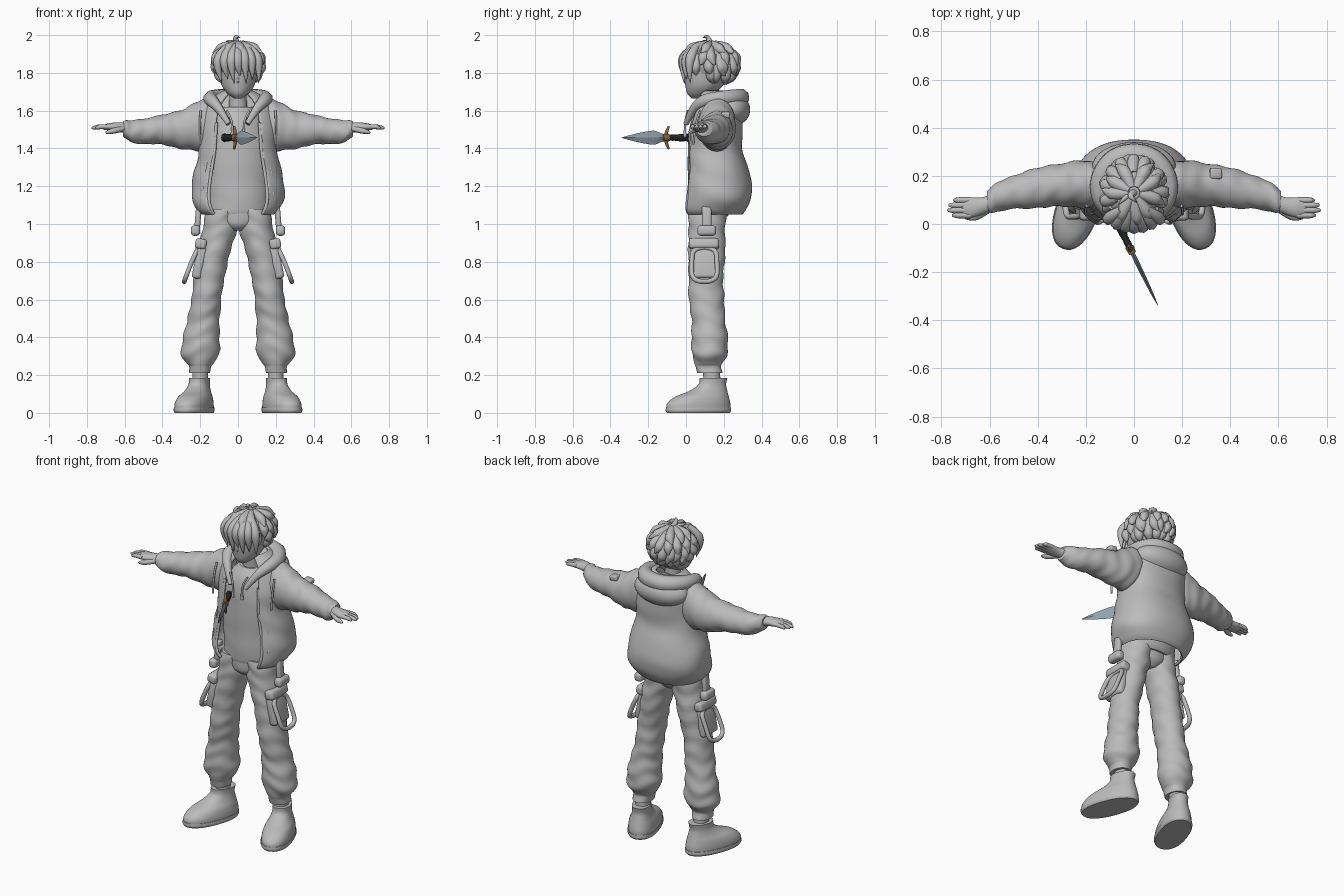
import bpy, bmesh, math, random
from mathutils import Vector

random.seed(4)
if "Cube" in bpy.data.objects:
    bpy.data.objects.remove(bpy.data.objects["Cube"])


def material(name, rgb):
    m = bpy.data.materials.new(name)
    m.use_nodes = True
    m.diffuse_color = (*rgb, 1)
    m.node_tree.nodes["Principled BSDF"].inputs["Base Color"].default_value = (*rgb, 1)
    return m


GREY = material("plain grey", (0.5, 0.5, 0.5))
STEEL = material("blue steel", (0.32, 0.39, 0.46))
BLACK = material("black grip", (0.02, 0.02, 0.025))
BRONZE = material("bronze", (0.28, 0.14, 0.05))
SIDES = (("left", 1), ("right", -1))


def link(name, data, mat):
    ob = bpy.data.objects.new(name, data)
    bpy.context.scene.collection.objects.link(ob)
    data.materials.append(mat)
    return ob


def finish(name, bm, mat, angle=50):
    bmesh.ops.recalc_face_normals(bm, faces=bm.faces)
    me = bpy.data.meshes.new(name)
    bm.to_mesh(me)
    bm.free()
    for p in me.polygons:
        p.use_smooth = True
    me.set_sharp_from_angle(angle=math.radians(angle))
    return link(name, me, mat)


def dense(rings, steps=6):
    """Smoothly interpolate a short list of cross-sections."""
    pts = [rings[0]] + list(rings) + [rings[-1]]
    out = []
    for a, b, c, d in zip(pts, pts[1:], pts[2:], pts[3:]):
        for i in range(steps):
            t = i / steps
            out.append([0.5 * (2 * q + (r - p) * t + (2 * p - 5 * q + 4 * r - s) * t * t
                               + (3 * q - p - 3 * r + s) * t ** 3) for p, q, r, s in zip(a, b, c, d)])
    return out + [list(rings[-1])]


def section(ring, t, axis="z", square=1.0):
    s, ca, cb, ra, rb = ring
    c, n = math.cos(t), math.sin(t)
    a = ca + ra * math.copysign(abs(c) ** square, c)
    b = cb + rb * math.copysign(abs(n) ** square, n)
    return Vector((a, b, s)) if axis == "z" else Vector((s, a, b))


def loft(name, rings, mat=GREY, axis="z", side=1, n=40, square=1.0, fold=0.0, freq=60, gap=None, angle=50):
    """Skin cross-sections along an axis; gap(k) opens the front by a half angle."""
    bm = bmesh.new()
    rows, full = [], dense(rings)
    for i, ring in enumerate(full):
        h = gap(i / (len(full) - 1)) if gap else 0
        row = []
        for j in range(n + 1 if gap else n):
            t = -math.pi / 2 + h + (math.tau - 2 * h) * j / n
            w = 1 + fold * math.sin(ring[0] * freq + 1.6 * math.sin(t + 1) + math.sin(3 * t + ring[0] * 11))
            w += fold * 0.5 * math.sin(ring[0] * freq * 0.45 + 2 * t)
            v = section([*ring[:3], ring[3] * w, ring[4] * w], t, axis, square)
            row.append(bm.verts.new((v.x * side, v.y, v.z)))
        rows.append(row)
    for a, b in zip(rows, rows[1:]):
        for j in range(n):
            k = (j + 1) % len(a)
            bm.faces.new((a[j], a[k], b[k], b[j]))
    if not gap:
        bm.faces.new(rows[0])
        bm.faces.new(rows[-1])
    return finish(name, bm, mat, angle)


def tube(name, pts, mat=GREY, side=1, closed=False):
    """Tapered round strand through points of x, y, z, radius."""
    cu = bpy.data.curves.new(name, "CURVE")
    cu.dimensions = "3D"
    cu.bevel_depth, cu.bevel_resolution, cu.resolution_u = 1, 2, 5
    cu.use_fill_caps = True
    sp = cu.splines.new("NURBS")
    sp.points.add(len(pts) - 1)
    for p, (x, y, z, r) in zip(sp.points, pts):
        p.co, p.radius = (x * side, y, z, 1), r
    sp.order_u, sp.use_endpoint_u, sp.use_cyclic_u = 3, not closed, closed
    return link(name, cu, mat)


def box(name, loc, size, mat=GREY, side=1, tilt=0.0, bevel=0.012):
    bm = bmesh.new()
    bmesh.ops.create_cube(bm, size=1)
    bmesh.ops.scale(bm, vec=size, verts=bm.verts)
    bmesh.ops.bevel(bm, geom=bm.edges[:], offset=bevel, segments=3, profile=0.5, affect="EDGES")
    ob = finish(name, bm, mat)
    ob.location = (loc[0] * side, loc[1], loc[2])
    ob.rotation_euler.y = tilt * side
    return ob


def ball(name, loc, radii, mat=GREY):
    bm = bmesh.new()
    bmesh.ops.create_uvsphere(bm, u_segments=32, v_segments=20, radius=1)
    bmesh.ops.scale(bm, vec=radii, verts=bm.verts)
    ob = finish(name, bm, mat)
    ob.location = loc
    return ob


# Head, neck and shirt
loft("head", [(1.665, 0, .055, .02, .025), (1.69, 0, .075, .055, .068), (1.73, 0, .095, .085, .098),
              (1.79, 0, .11, .1, .12), (1.86, 0, .12, .105, .125), (1.93, 0, .125, .07, .09)])
tube("nose", [(0, .0, 1.79, .004), (0, -.014, 1.755, .009), (0, .005, 1.745, .004)])
loft("neck", [(1.56, 0, .14, .06, .055), (1.64, 0, .13, .047, .047), (1.74, 0, .125, .047, .05)])
loft("shirt", [(1.04, 0, .12, .15, .1), (1.08, 0, .125, .165, .115), (1.2, 0, .13, .17, .12), (1.4, 0, .13, .17, .12),
               (1.54, 0, .14, .14, .115), (1.62, 0, .14, .075, .065)], fold=.008, freq=45)

# Jacket body, open at the front, with zip edges and welt pockets
JACKET = [(1.055, 0, .135, .185, .155), (1.08, 0, .14, .212, .172), (1.14, 0, .157, .238, .182),
          (1.25, 0, .165, .23, .172), (1.38, 0, .148, .202, .145), (1.5, 0, .152, .2, .14),
          (1.6, 0, .165, .185, .125), (1.66, 0, .165, .14, .1), (1.7, 0, .16, .075, .075)]


def opening(k):
    return math.radians(42 - 14 * k)


jacket = loft("jacket", JACKET, square=.88, fold=.012, freq=38, gap=opening, n=64)
shell = jacket.modifiers.new("cloth", "SOLIDIFY")
shell.thickness, shell.offset = .014, 0
fine = dense(JACKET)
for label, s in SIDES:
    edge = [section(r, -math.pi / 2 + opening(i / (len(fine) - 1)), "z", .88) for i, r in enumerate(fine)][:36:4]
    tube(label + "_zip", [(*p, .009) for p in edge], side=s)
    tube(label + "_welt_pocket", [(*(section(r, -math.pi / 2 + .85, "z", .88)), .008) for r in fine[13:23:3]], side=s)
    tube(label + "_drawstring", [(.06, .01, 1.6, .006), (.035, -.002, 1.56, .006), (.03, -.006, 1.5, .006),
                                 (.032, -.006, 1.46, .009)], side=s)

# Hood lying on the back, and its rim running down to the neckline
ball("hood_bag", (0, .235, 1.605), (.175, .105, .09))
half = [(.05, .0, 1.53, .014), (.09, .03, 1.6, .022), (.14, .09, 1.655, .035), (.15, .18, 1.665, .042),
        (.09, .27, 1.67, .048)]
tube("hood_rim", half + [(0, .295, 1.67, .048)] + [(-x, y, z, r) for x, y, z, r in reversed(half)])

# Sleeves and hands
for label, s in SIDES:
    loft(label + "_sleeve", [(.13, .16, 1.535, .09, .115), (.2, .165, 1.522, .098, .135), (.3, .163, 1.5, .09, .102),
                             (.4, .15, 1.5, .083, .08), (.5, .132, 1.49, .07, .066), (.56, .115, 1.49, .062, .06),
                             (.59, .1, 1.5, .055, .05), (.61, .095, 1.503, .042, .038)],
         axis="x", side=s, fold=.03, freq=75)
    tube(label + "_armhole_seam", [(.197, .075, 1.6, .006), (.205, .045, 1.53, .006), (.2, .04, 1.42, .006)], side=s)
    loft(label + "_palm", [(.58, .095, 1.51, .034, .028), (.63, .075, 1.512, .036, .026), (.68, .068, 1.514, .042, .02),
                           (.715, .068, 1.512, .036, .012)], axis="x", side=s, n=24)
    for i, name in enumerate(("index", "middle", "ring", "little")):
        y, reach = .036 + .021 * i, (.755, .775, .77, .75)[i]
        tube(f"{label}_{name}_finger", [(.68, y, 1.515, .013), (.73, y, 1.516, .0125), (reach - .012, y, 1.51, .011),
                                        (reach, y, 1.507, .005)], side=s)
    tube(label + "_thumb", [(.61, .06, 1.505, .017), (.65, .03, 1.495, .016), (.685, .025, 1.487, .012),
                            (.7, .026, 1.484, .006)], side=s)
box("sleeve_patch", (.34, .21, 1.578), (.05, .045, .03), tilt=.15, bevel=.008)

# Trousers, ankles and shoes
loft("trouser_seat", [(.965, 0, .11, .04, .06), (1.0, 0, .11, .11, .092), (1.08, 0, .115, .16, .1)])
for label, s in SIDES:
    loft(label + "_trouser_leg", [(1.08, .085, .115, .085, .098), (.98, .095, .11, .09, .098), (.85, .125, .11, .084, .097),
                                  (.7, .155, .105, .08, .092), (.58, .17, .11, .08, .092), (.48, .185, .12, .085, .09),
                                  (.39, .195, .125, .1, .095), (.31, .2, .125, .099, .094), (.265, .202, .12, .072, .075),
                                  (.245, .202, .12, .058, .068), (.21, .202, .125, .057, .067)],
         side=s, fold=.035, freq=62)
    loft(label + "_ankle", [(.12, .2, .14, .042, .045), (.22, .2, .135, .042, .045)], side=s, n=24)
    shoe = loft(label + "_shoe", [(0, 0, -.06, .078, .168), (.015, 0, -.06, .085, .176), (.05, 0, -.058, .085, .174),
                                  (.085, 0, -.04, .077, .148), (.115, 0, -.005, .062, .105), (.15, 0, .018, .052, .075),
                                  (.185, 0, .025, .052, .075)], square=.9)
    sole = loft(label + "_sole", [(0, 0, -.06, .084, .174), (.012, 0, -.06, .09, .18), (.028, 0, -.06, .089, .179)],
                square=.9)
    for part in (shoe, sole):
        part.location = (.212 * s, .122, 0)
        part.rotation_euler.z = math.radians(20) * s

    # Hip strap, cargo pocket and hanging loop
    box(label + "_hip_strap", (.212, .11, 1.03), (.03, .05, .14), side=s, tilt=-.08)
    box(label + "_hip_buckle", (.225, .11, .965), (.05, .1, .055), side=s, bevel=.018)
    box(label + "_cargo_pocket", (.205, .095, .795), (.05, .14, .17), side=s, tilt=-.2, bevel=.016)
    box(label + "_pocket_flap", (.197, .095, .895), (.06, .16, .055), side=s, tilt=-.2, bevel=.016)
    loop = [(.21, .035, .875), (.21, .16, .875), (.25, .165, .79), (.285, .165, .695), (.285, .03, .695), (.25, .03, .79)]
    tube(label + "_pocket_loop", [(*p, .013) for p in loop], side=s, closed=True)

# Hair: cap, rows of pointed locks, fringe and a curl on top
ball("hair_cap", (0, .135, 1.85), (.122, .135, .113))


def scalp(azimuth, elevation, scale):
    a, e = math.radians(azimuth), math.radians(elevation)
    return (.125 * scale * math.cos(e) * math.sin(a), .13 + .14 * scale * math.cos(e) * math.cos(a),
            1.85 + .115 * scale * math.sin(e))


for row, (elev, count, spread) in enumerate([(48, 9, 180), (20, 13, 180), (-6, 13, 140), (-32, 9, 105)]):
    for i in range(count):
        az = -spread + 2 * spread * (i + .5 * (row % 2)) / count + random.uniform(-8, 8)
        twist = random.uniform(-16, 16)
        tip = random.uniform(1.1, 1.22)
        tube(f"hair_lock_{row}_{i}", [(*scalp(az, elev + 32, .9), .02), (*scalp(az, elev, .98), .032),
                                      (*scalp(az + twist * .5, elev - 16, 1.05), .02),
                                      (*scalp(az + twist, elev - 24, tip), .001)])
for i in range(7):
    x = -.108 + .036 * i
    y = -.022 + 3.2 * x * x
    low = 1.745 + .02 * (i % 2) + (.015 if i == 3 else 0)
    tube(f"fringe_lock_{i}", [(x * .5, .06, 1.945, .015), (x * .9, y + .012, 1.9, .03), (x * 1.05, y, 1.83, .022),
                              (x * .9 + .012, y + .008, low, .001)])
tube("top_curl", [(.0, .13, 1.95, .018), (-.02, .12, 1.985, .014), (0, .1, 1.995, .006), (.012, .09, 1.985, .001)])
tube("top_wisp", [(-.01, .13, 1.95, .015), (-.05, .1, 1.975, .009), (-.065, .08, 1.965, .001)])

# Dagger held level in front of the chest
dagger = [
    loft("dagger_grip", [(0, 0, 0, .015, .018), (.04, 0, 0, .017, .02), (.08, 0, 0, .014, .016), (.125, 0, 0, .015, .018)],
         BLACK, axis="x", n=12, fold=.05, freq=300),
    loft("dagger_pommel", [(-.012, 0, 0, .01, .012), (-.004, 0, 0, .019, .022), (.008, 0, 0, .016, .019)],
         BLACK, axis="x", n=12),
    tube("dagger_guard", [(.112, 0, -.06, .006), (.126, 0, -.035, .009), (.13, 0, 0, .011), (.126, 0, .035, .009),
                          (.112, 0, .06, .006)], BRONZE),
    loft("dagger_collar", [(.115, 0, 0, .018, .021), (.148, 0, 0, .015, .02)], BRONZE, axis="x", n=12),
    loft("dagger_blade", [(.14, 0, 0, .009, .017), (.165, 0, 0, .009, .026), (.2, 0, 0, .009, .037),
                          (.26, 0, 0, .008, .03), (.34, 0, 0, .005, .014), (.39, 0, 0, .0005, .0005)],
         STEEL, axis="x", n=4, angle=20)]
for part in dagger:
    part.location = (-.07, .01, 1.457)
    part.rotation_euler.z = math.atan2(-.35, .17)
